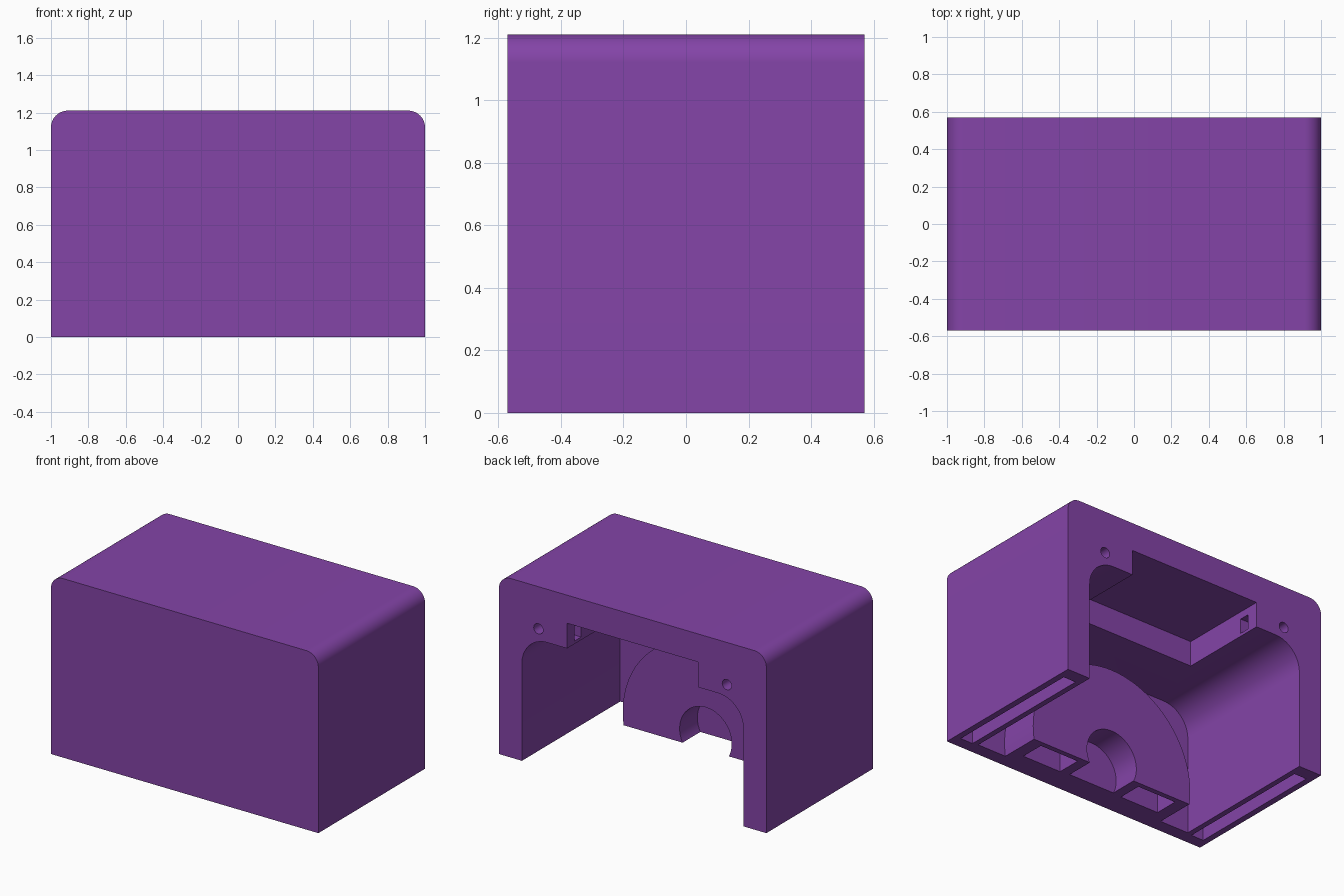
import bpy, bmesh, math

if "Cube" in bpy.data.objects:
    bpy.data.objects.remove(bpy.data.objects["Cube"])

purple = bpy.data.materials.new("purple")
purple.diffuse_color = (0.23, 0.058, 0.39, 1)
purple.use_nodes = True
purple.node_tree.nodes["Principled BSDF"].inputs["Base Color"].default_value = purple.diffuse_color


def arc(cx, cz, r, a0, a1, n):
    """Points on an arc in the x-z plane, angles in degrees."""
    return [(cx + r * math.cos(math.radians(a0 + (a1 - a0) * i / n)),
             cz + r * math.sin(math.radians(a0 + (a1 - a0) * i / n)))
            for i in range(n + 1)]


def prism(name, profile, y0, y1):
    """Extrude an x-z profile along y."""
    bm = bmesh.new()
    face = bm.faces.new([bm.verts.new((x, y0, z)) for x, z in profile])
    new = bmesh.ops.extrude_face_region(bm, geom=[face])["geom"]
    bmesh.ops.translate(bm, vec=(0, y1 - y0, 0),
                        verts=[v for v in new if isinstance(v, bmesh.types.BMVert)])
    bmesh.ops.recalc_face_normals(bm, faces=bm.faces)
    mesh = bpy.data.meshes.new(name)
    bm.to_mesh(mesh)
    bm.free()
    mesh.materials.append(purple)
    ob = bpy.data.objects.new(name, mesh)
    bpy.context.collection.objects.link(ob)
    return ob


def box(name, x0, x1, y0, y1, z0, z1):
    return prism(name, [(x0, z0), (x1, z0), (x1, z1), (x0, z1)], y0, y1)


def combine(target, tool, operation):
    """Apply a boolean and discard the tool."""
    mod = target.modifiers.new("boolean", 'BOOLEAN')
    mod.operation, mod.solver, mod.object = operation, 'EXACT', tool
    bpy.context.view_layer.objects.active = target
    bpy.ops.object.modifier_apply(modifier=mod.name)
    bpy.data.objects.remove(tool, do_unlink=True)


W, D, H, R = 1.0, 0.57, 1.21, 0.09      # half width, half depth, height, corner radius
BOSS_Z = 0.09                           # height of the boss axis

# Outer housing with rounded top edges
housing = prism("housing", [(-W, 0), (W, 0)] + arc(W - R, H - R, R, 0, 90, 16)
                + arc(R - W, H - R, R, 90, 180, 16), -D, D)

# Main cavity, open at the back and bottom
IW, IH, IR = 0.828, 0.85, 0.19
combine(housing, prism("cavity", [(-IW, -0.1), (IW, -0.1)]
                       + arc(IW - IR, IH - IR, IR, 0, 90, 20)
                       + arc(IR - IW, IH - IR, IR, 90, 180, 20), -0.48, 0.7), 'DIFFERENCE')

# Recess in the ceiling
combine(housing, box("ceiling_recess", -0.49, 0.49, -0.05, 0.7, 0.7, 1.02), 'DIFFERENCE')

# Round boss on the inside of the front wall, flat at the bottom
start = math.degrees(math.asin(BOSS_Z / 0.62))
boss = prism("boss", arc(0, BOSS_Z, 0.62, -start, 180 + start, 72), -0.52, -0.21)
combine(housing, boss, 'UNION')

# Blind hole in the boss
combine(housing, prism("boss_hole", arc(0, BOSS_Z, 0.195, 0, 352.5, 47), -0.40, -0.1),
        'DIFFERENCE')

for s in (-1, 1):
    def pocket(name, xa, xb, *rest):
        combine(housing, box(name, min(s * xa, s * xb), max(s * xa, s * xb), *rest),
                'DIFFERENCE')
    # Long slot under each side wall
    pocket("wall_slot", 0.865, 0.958, -0.49, 0.48, -0.1, 0.2)
    # Rectangular pocket under the boss
    pocket("boss_pocket", 0.24, 0.53, -0.41, -0.245, -0.1, 0.19)
    # Small slot in each side of the ceiling recess
    pocket("recess_slot", 0.45, 0.55, 0.42, 0.49, 0.87, 0.97)
    # Screw hole in the back face
    combine(housing, prism("screw_hole", arc(s * 0.705, 0.925, 0.035, 0, 345, 23), 0.27, 0.7),
            'DIFFERENCE')

# Smooth rounds, crisp edges
bpy.ops.object.select_all(action='DESELECT')
housing.select_set(True)
bpy.context.view_layer.objects.active = housing
bpy.ops.object.shade_smooth_by_angle(angle=math.radians(30))
